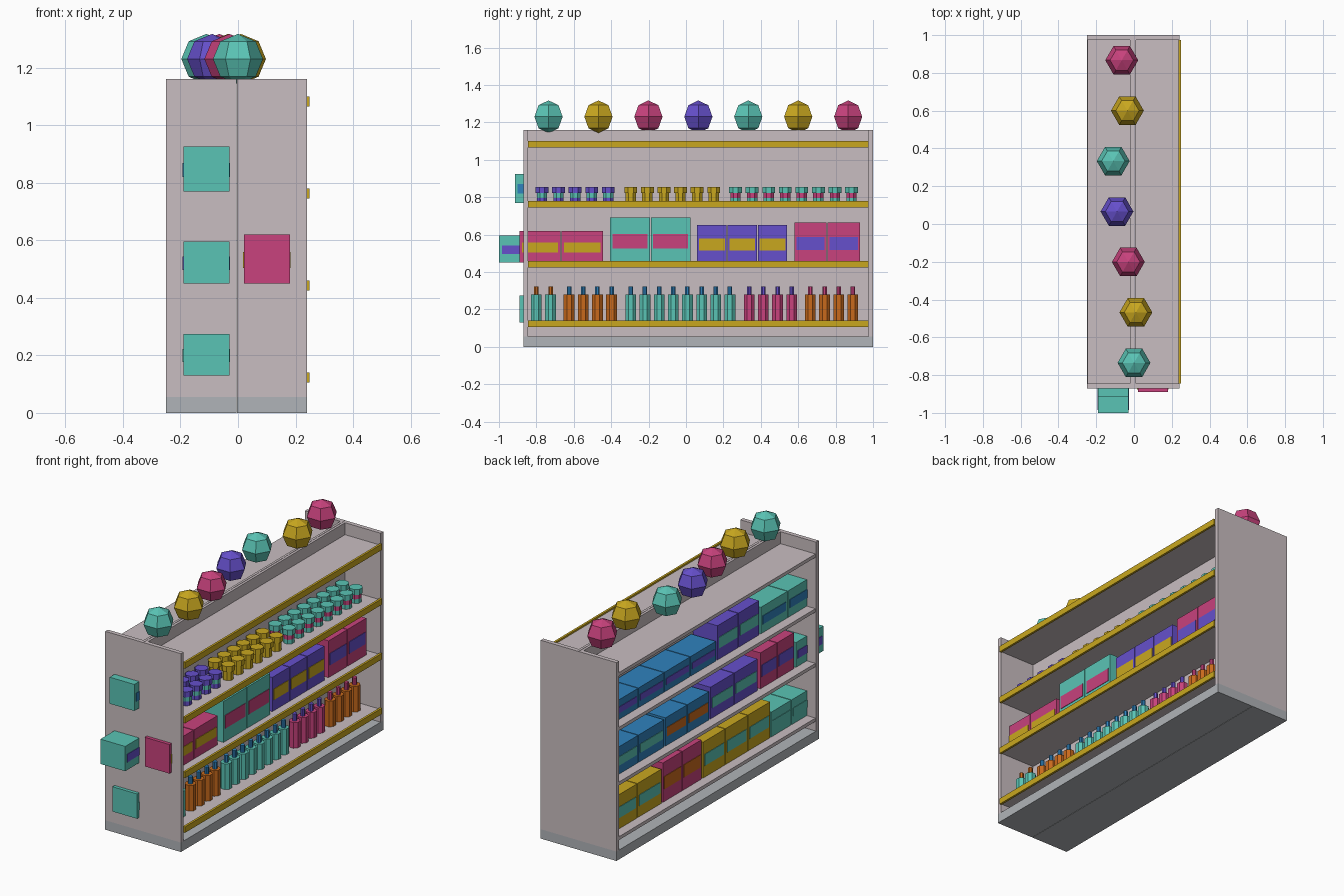
import bpy, bmesh, math

old = bpy.data.objects.get("Cube")
if old:
    bpy.data.objects.remove(old, do_unlink=True)


def linear(v):
    v /= 255
    return v / 12.92 if v <= 0.04045 else ((v + 0.055) / 1.055) ** 2.4


def material(name, hexa):
    rgb = [linear(b) for b in bytes.fromhex(hexa)] + [1.0]
    m = bpy.data.materials.new(name)
    m.use_nodes = True
    m.diffuse_color = rgb
    m.node_tree.nodes["Principled BSDF"].inputs["Base Color"].default_value = rgb
    return m


MATS = {n: material(n, h) for n, h in dict(
    panel="c9bec1", base="b0b4b8", gold="c9a71f", teal="5ac4b5",
    pink="c8427d", purple="6650cc", orange="c96a1c", blue="2f82bd").items()}


def finish(name, bm, colours):
    bmesh.ops.recalc_face_normals(bm, faces=bm.faces)
    me = bpy.data.meshes.new(name)
    bm.to_mesh(me)
    bm.free()
    for c in colours:
        me.materials.append(MATS[c])
    ob = bpy.data.objects.new(name, me)
    bpy.context.collection.objects.link(ob)
    return ob


def box(name, colour, xs, ys, zs):
    bm = bmesh.new()
    bmesh.ops.create_cube(bm, size=1)
    for v in bm.verts:
        v.co = [a[0] + (a[1] - a[0]) * (c + 0.5) for a, c in zip((xs, ys, zs), v.co)]
    return finish(name, bm, [colour])


def lathe(name, profile, sides, loc, turn=0.0):
    """Turned solid; profile is a list of (radius, height, colour of the band below)."""
    colours = list(dict.fromkeys(p[2] for p in profile))
    bm = bmesh.new()
    rings = []
    for r, z, _ in profile:
        rings.append([bm.verts.new((loc[0] + r * math.cos(a), loc[1] + r * math.sin(a), loc[2] + z))
                      for a in (math.tau * (k + turn) / sides for k in range(sides))])
    for low, high, p in zip(rings, rings[1:], profile[1:]):
        for k in range(sides):
            j = (k + 1) % sides
            bm.faces.new((low[k], low[j], high[j], high[k])).material_index = colours.index(p[2])
    bm.faces.new(rings[0][::-1]).material_index = colours.index(profile[0][2])
    bm.faces.new(rings[-1]).material_index = colours.index(profile[-1][2])
    return finish(name, bm, colours)


# Shelving: two units back to back
Y0, Y1, TOP, MID, T = -0.87, 1.0, 1.16, -0.005, 0.025
SHELVES = [0.13, 0.45, 0.77, 1.09]
for side, outer in (("left", 0.24), ("right", -0.25)):
    s = 1 if outer > 0 else -1
    span = sorted((MID + 0.001 * s, outer))
    inner = sorted((MID + 0.015 * s, outer - 0.004 * s))
    box(side + "_base", "base", span, (Y0, Y1), (0, 0.055))
    box(side + "_front_end_panel", "panel", span, (Y0, Y0 + T), (0.055, TOP))
    box(side + "_back_end_panel", "panel", span, (Y1 - T, Y1), (0.055, TOP))
    box(side + "_back_panel", "panel", sorted((MID + 0.001 * s, MID + 0.015 * s)),
        (Y0 + T, Y1 - T), (0.055, TOP))
    for i, z in enumerate(SHELVES):
        box(f"{side}_shelf_{i}", "panel", inner, (Y0 + T, Y1 - T), (z - 0.02, z))
        if s > 0:
            box(f"price_strip_{i}", "gold", (0.236, 0.249), (Y0 + T, Y1 - T), (z - 0.025, z + 0.01))


# Striped cartons: count, first y, width, height, depth, colours
def cartons(z, x, groups):
    for n, y, w, h, d, colour, stripe in groups:
        for k in range(n):
            a = y + k * (w + 0.005)
            xs = (x - d / 2, x + d / 2)
            box(f"{colour}_carton", colour, xs, (a, a + w), (z, z + h))
            box(f"{colour}_carton_stripe", stripe, (xs[0] - 0.003, xs[1] + 0.003),
                (a + w * 0.06, a + w * 0.94), (z + h * 0.32, z + h * 0.64))


cartons(SHELVES[1], 0.1, [
    (2, -0.89, 0.22, 0.17, 0.16, "pink", "gold"),
    (2, -0.405, 0.212, 0.24, 0.18, "teal", "pink"),
    (3, 0.06, 0.157, 0.2, 0.16, "purple", "gold"),
    (2, 0.58, 0.172, 0.215, 0.16, "pink", "purple")])
cartons(SHELVES[0], -0.11, [
    (2, -0.89, 0.185, 0.145, 0.16, "teal", "teal"),
    (3, -0.505, 0.203, 0.21, 0.16, "gold", "teal"),
    (2, 0.13, 0.175, 0.23, 0.16, "pink", "orange"),
    (2, 0.5, 0.22, 0.2, 0.16, "gold", "teal")])
cartons(SHELVES[1], -0.11, [
    (1, -1.0, 0.255, 0.145, 0.16, "teal", "purple"),
    (2, -0.725, 0.152, 0.21, 0.16, "pink", "purple"),
    (2, -0.39, 0.215, 0.185, 0.16, "purple", "teal"),
    (2, 0.06, 0.198, 0.165, 0.16, "blue", "orange"),
    (2, 0.475, 0.235, 0.16, 0.16, "blue", "teal")])
cartons(SHELVES[2], -0.11, [
    (2, -0.915, 0.245, 0.155, 0.16, "teal", "blue"),
    (2, -0.405, 0.19, 0.2, 0.16, "purple", "teal"),
    (4, -0.005, 0.235, 0.115, 0.16, "blue", "purple")])

# Bottles on the lowest shelf
for n, y, body, cap in [(2, -0.8, "teal", "orange"), (4, -0.625, "orange", "blue"),
                        (8, -0.295, "teal", "blue"), (4, 0.338, "pink", "purple"),
                        (4, 0.665, "orange", "pink")]:
    for k in range(n):
        lathe(f"{body}_bottle", [(0.031, 0, body), (0.031, 0.15, body), (0.013, 0.15, body),
                                 (0.013, 0.192, cap)], 8, (0.13, y + k * 0.0757, SHELVES[0]), 0.5)

# Jars in two rows on the third shelf
for n, y, body, label in [(5, -0.77, "purple", "teal"), (6, -0.295, "gold", "gold"),
                          (8, 0.265, "teal", "pink")]:
    for k in range(n):
        for x in (0.055, 0.143):
            lathe(f"{body}_jar", [(0.03, 0, body), (0.03, 0.025, body), (0.03, 0.053, label),
                                  (0.037, 0.053, body), (0.037, 0.085, body)],
                  8, (x, y + k * 0.0886, SHELVES[2]), 0.5)

# Faceted balls along the top
R = 0.087
for k, (x, colour) in enumerate(zip(
        (0, 0.01, -0.03, -0.09, -0.11, -0.035, -0.065),
        ("teal", "gold", "pink", "purple", "teal", "gold", "pink"))):
    arc = [(max(R * math.cos(a), 0.0005), R * math.sin(a), colour)
           for a in (math.pi * i / 4 for i in range(-2, 3))]
    lathe(f"{colour}_ball", arc, 6, (x, -0.735 + k * 0.267, 1.23))
